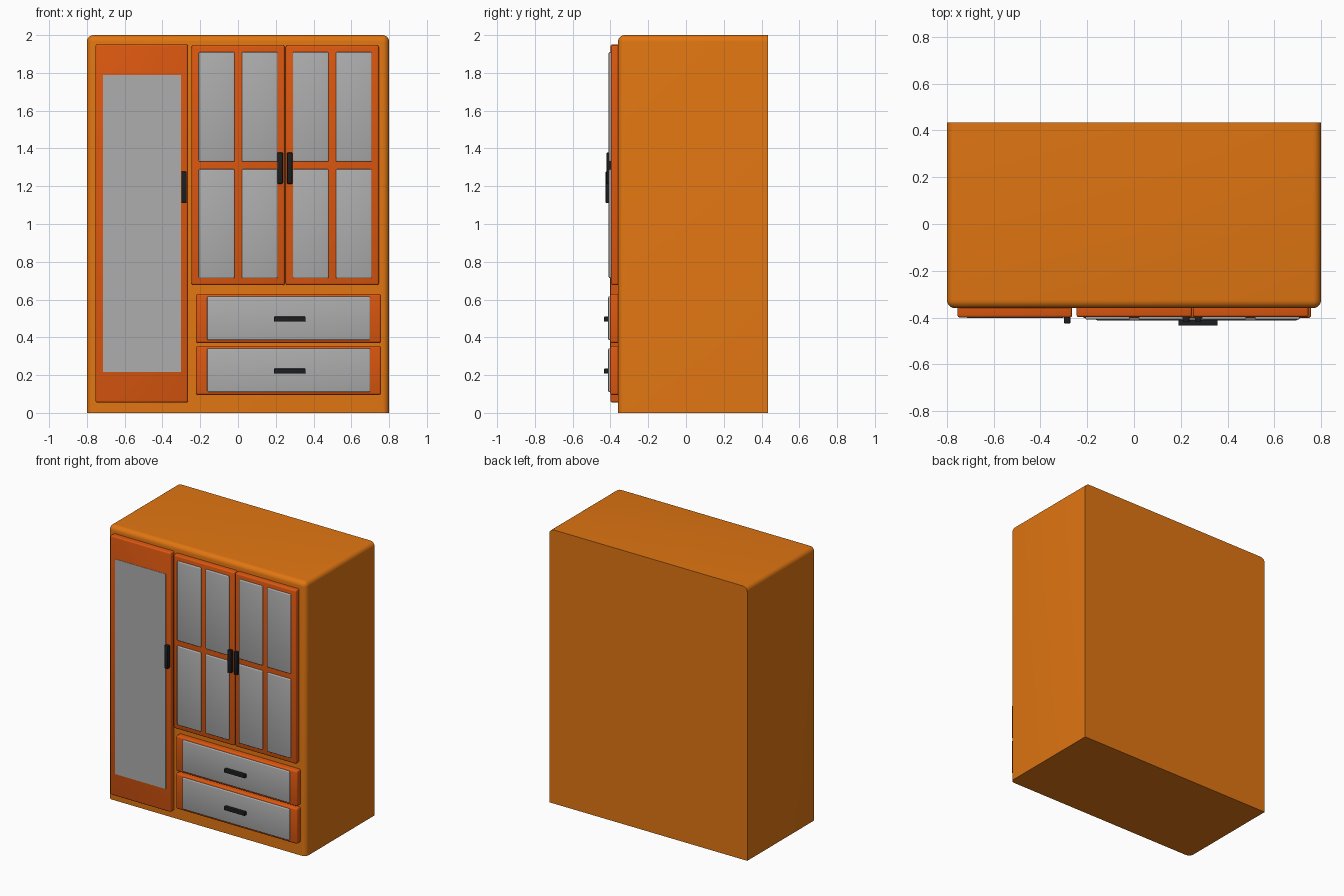
import bpy, bmesh

if "Cube" in bpy.data.objects:
    bpy.data.objects.remove(bpy.data.objects["Cube"])


def material(name, rgb):
    m = bpy.data.materials.new(name)
    m.diffuse_color = (*rgb, 1)
    m.use_nodes = True
    m.node_tree.nodes["Principled BSDF"].inputs["Base Color"].default_value = m.diffuse_color
    return m


BODY = material("orange wood", (0.75, 0.18, 0.006))
DOOR = material("red orange wood", (0.71, 0.095, 0.005))
GLASS = material("grey panel", (0.42, 0.42, 0.42))
BLACK = material("black metal", (0.012, 0.013, 0.015))


def box(name, x, y, z, mat, bevel=0.0, segments=3, pick=lambda a, b: True):
    """Box from ranges; edges accepted by pick get rounded."""
    bm = bmesh.new()
    bmesh.ops.create_cube(bm, size=1)
    for v in bm.verts:
        v.co = [r[0] + (c + 0.5) * (r[1] - r[0]) for c, r in zip(v.co, (x, y, z))]
    if bevel:
        edges = [e for e in bm.edges if pick(e.verts[0].co, e.verts[1].co)]
        bmesh.ops.bevel(bm, geom=edges, offset=bevel, segments=segments,
                        profile=0.5, affect='EDGES', clamp_overlap=True)
    bmesh.ops.recalc_face_normals(bm, faces=bm.faces)
    me = bpy.data.meshes.new(name)
    bm.to_mesh(me)
    bm.free()
    me.materials.append(mat)
    ob = bpy.data.objects.new(name, me)
    bpy.context.collection.objects.link(ob)
    bpy.ops.object.select_all(action='DESELECT')
    ob.select_set(True)
    bpy.context.view_layer.objects.active = ob
    bpy.ops.object.shade_smooth_by_angle()
    return ob


FRONT = -0.36


def front_edge(a, b):
    return a.y < 0 and b.y < 0 and abs(a.y - b.y) < 1e-5


# carcass: rounded at the sides of the top and around the front, sharp at back and floor
def carcass_edge(a, b):
    at_top = a.z > 1.9 and b.z > 1.9
    at_front = a.y < 0 and b.y < 0
    at_side = abs(a.x - b.x) < 1e-5
    at_floor = a.z < 0.1 and b.z < 0.1
    return (at_front and not at_floor) or (at_top and at_side)


box("carcass", (-0.8, 0.8), (FRONT, 0.435), (0, 2), BODY, 0.035, 6, carcass_edge)


def slab(name, x, y, z, mat, r):
    """Front panel rounded along its outline and depth edges."""
    mid = (y[0] + y[1]) / 2
    return box(name, x, y, z, mat, r, 3, lambda a, b: a.y < mid or b.y < mid)


# tall door with a flush mirror
slab("tall_door", (-0.755, -0.265), (-0.40, FRONT + 0.01), (0.055, 1.95), DOOR, 0.01)
box("tall_mirror", (-0.715, -0.303), (-0.402, -0.396), (0.217, 1.788), GLASS)

# pair of upper doors, each with four raised panes
for side, x0 in (("left", -0.246), ("right", 0.252)):
    slab("upper_door_" + side, (x0, x0 + 0.494), (-0.398, FRONT + 0.01),
         (0.677, 1.945), DOOR, 0.01)
    for px in (x0 + 0.038, x0 + 0.266):
        for z in ((0.713, 1.29), (1.33, 1.91)):
            slab("pane", (px, px + 0.19), (-0.409, -0.39), z, GLASS, 0.006)

# two drawers with raised panels and bar handles
for i, z0 in enumerate((0.095, 0.37)):
    slab("drawer_%d" % i, (-0.223, 0.758), (-0.402, FRONT + 0.01), (z0, z0 + 0.26), DOOR, 0.012)
    slab("drawer_panel_%d" % i, (-0.163, 0.70), (-0.412, -0.39), (z0 + 0.016, z0 + 0.246),
         GLASS, 0.006)
    zc = z0 + 0.126
    box("drawer_handle_%d" % i, (0.19, 0.357), (-0.435, -0.409), (zc - 0.013, zc + 0.013),
        BLACK, 0.003, 2)

# vertical door handles
for name, xc, y0, z in (("tall_door_handle", -0.286, -0.425, (1.11, 1.277)),
                        ("upper_handle_left", 0.223, -0.42, (1.213, 1.378)),
                        ("upper_handle_right", 0.274, -0.42, (1.213, 1.378))):
    box(name, (xc - 0.014, xc + 0.014), (y0, y0 + 0.028), z, BLACK, 0.003, 2)
